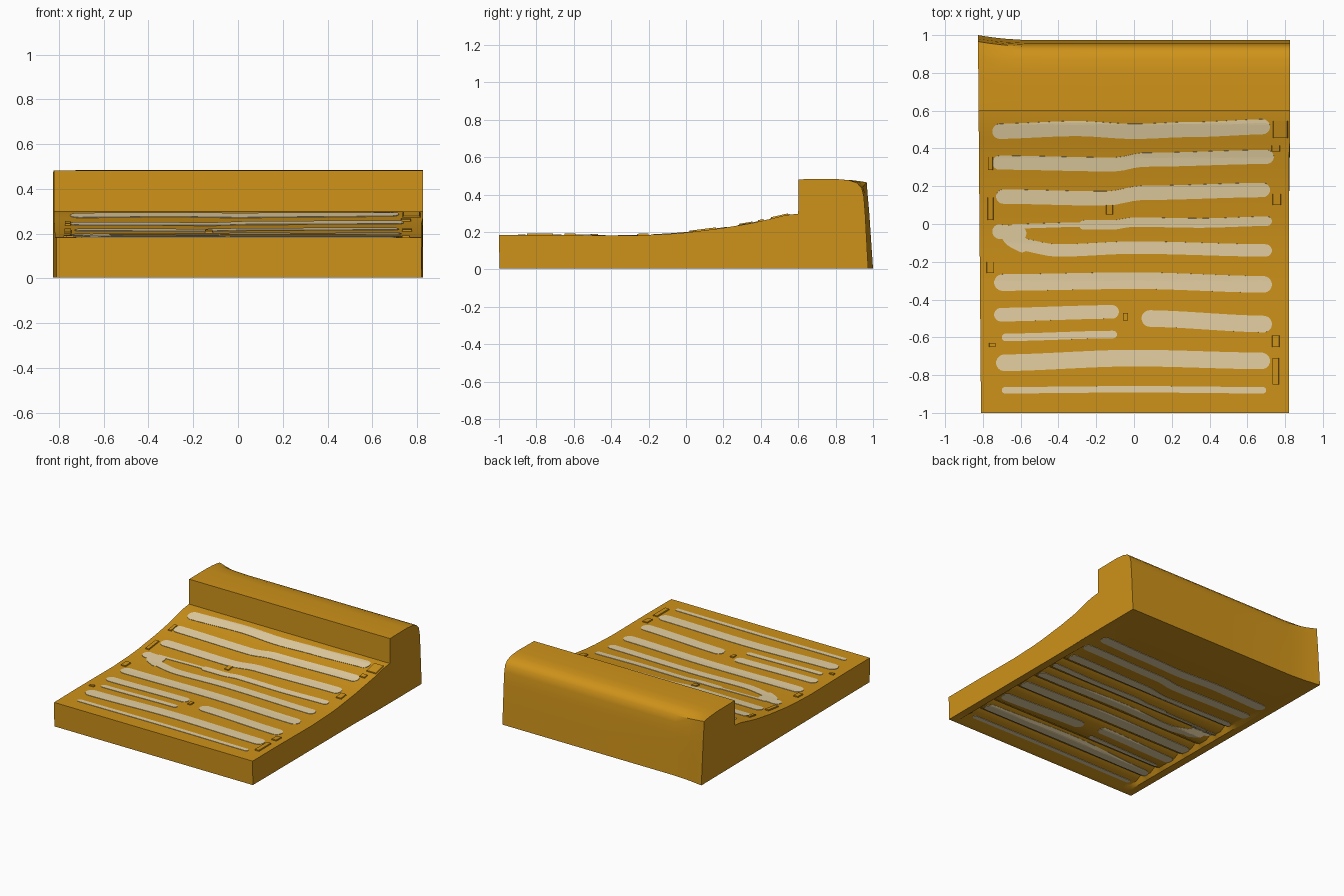
import bpy, bmesh, math

if "Cube" in bpy.data.objects:
    bpy.data.objects.remove(bpy.data.objects["Cube"])


def material(name, rgb):
    m = bpy.data.materials.new(name)
    m.diffuse_color = (*rgb, 1)
    m.use_nodes = True
    m.node_tree.nodes["Principled BSDF"].inputs["Base Color"].default_value = m.diffuse_color
    return m


ORANGE = material("amber orange", (0.62, 0.29, 0.010))
TAN = material("pale tan", (0.78, 0.63, 0.36))

BASE = 0.004  # underside rim height
# sloping deck, front to back
DECK = [(-1.0, 0.183), (-0.7, 0.184), (-0.3, 0.181), (-0.1, 0.189), (0.0, 0.197),
        (0.2, 0.222), (0.35, 0.247), (0.45, 0.27), (0.53, 0.29), (0.6, 0.298)]
# raised back block, rounded at the rear
BLOCK = [(0.602, 0.482), (0.80, 0.484), (0.87, 0.477), (0.915, 0.462), (0.94, 0.435),
         (0.951, 0.39), (0.958, 0.30), (0.966, 0.15), (0.974, BASE)]
# squarer, flared rear used at the left end
FLARE = [(0.602, 0.482), (0.80, 0.482), (0.88, 0.478), (0.93, 0.472), (0.966, 0.466),
         (0.972, 0.39), (0.98, 0.30), (0.99, 0.15), (1.0, 0.004)]
# underside: shallow hollow with grooves running across it, back to front
GROOVES = (0.09, -0.06, -0.22, -0.40, -0.65, -0.80)
UNDER = [(0.72, 0), (0.45, 0.010), (0.2, 0.018)]
for g in GROOVES:
    UNDER += [(g + 0.045, 0.020), (g, 0.045), (g - 0.045, 0.020)]
UNDER += [(-0.92, 0.018), (-0.96, 0), (-0.997, 0)]


def interpolate(table, y):
    for (y0, z0), (y1, z1) in zip(table, table[1:]):
        if y <= y1:
            return z0 + (z1 - z0) * (y - y0) / (y1 - y0)
    return table[-1][1]


def deck_height(y):
    return interpolate(DECK, y)


def under_height(y):
    return BASE + interpolate(UNDER[::-1], y)


def finish(bm, name, mat, smooth=True, fix=True):
    if fix:
        bmesh.ops.recalc_face_normals(bm, faces=bm.faces)
    me = bpy.data.meshes.new(name)
    bm.to_mesh(me)
    bm.free()
    me.materials.append(mat)
    ob = bpy.data.objects.new(name, me)
    bpy.context.collection.objects.link(ob)
    if smooth:
        bpy.ops.object.select_all(action='DESELECT')
        ob.select_set(True)
        bpy.context.view_layer.objects.active = ob
        bpy.ops.object.shade_smooth_by_angle(angle=math.radians(30))
    return ob


# body: one side profile swept across the width, blending into the left flare
bm = bmesh.new()
rings = []
for t in (-1, -0.96, -0.93, -0.90, -0.84, -0.7, 0, 0.7, 0.9, 0.93, 1):
    w = max(0, (-t - 0.7) / 0.3) ** 1.6
    block = [(a[0] + (b[0] - a[0]) * w, a[1] + (b[1] - a[1]) * w)
             for a, b in zip(BLOCK, FLARE)]
    hollow = 1 if abs(t) <= 0.9 else 0
    under = [(y, BASE + d * hollow) for y, d in UNDER]
    ring = []
    for y, z in DECK + block + under:
        left = -0.818 - 0.008 * y
        right = 0.82 + (0.006 if y >= 0.45 else 0)
        x = left + (right - left) * (t + 1) / 2
        ring.append(bm.verts.new((x, y, z)))
    rings.append(ring)
n = len(rings[0])
for a, b in zip(rings, rings[1:]):
    for i in range(n):
        j = (i + 1) % n
        bm.faces.new((a[i], a[j], b[j], b[i]))
bm.faces.new(rings[0])
bm.faces.new(rings[-1])
finish(bm, "body", ORANGE)


def strip(name, points, half, height, flip=False):
    """Thin round-ended plate along a centre line, laid on a surface."""
    x0, x1 = points[0][0], points[-1][0]
    bm = bmesh.new()
    rows = []
    steps = 48
    for k in range(steps + 1):
        x = x0 + (x1 - x0) * (1 - math.cos(math.pi * k / steps)) / 2
        for (xa, ya), (xb, yb) in zip(points, points[1:]):
            if x <= xb + 1e-6:
                u = (x - xa) / (xb - xa)
                y = ya + (yb - ya) * u * u * (3 - 2 * u)
                break
        d = min(x - x0, x1 - x, half)
        wide = max(0.15 * half, math.sqrt(max(0, half ** 2 - (half - d) ** 2)))
        row = []
        for s in range(-4, 5):
            yy = y + s / 4 * wide
            row.append(bm.verts.new((x, yy, height(yy))))
        rows.append(row)
    for a, b in zip(rows, rows[1:]):
        for i in range(8):
            f = (a[i], b[i], b[i + 1], a[i + 1])
            bm.faces.new(f[::-1] if flip else f)
    ob = finish(bm, name, TAN, smooth=False, fix=False)
    mod = ob.modifiers.new("thickness", 'SOLIDIFY')
    mod.thickness = 0.005
    mod.offset = -1


# pale stripes: half width, centre line
STRIPES = [
    (.040, [(-.75, .49), (-.3, .505), (0, .49), (.3, .50), (.72, .515)]),
    (.037, [(-.75, .325), (-.1, .315), (.05, .34), (.74, .355)]),
    (.038, [(-.73, .145), (-.15, .135), (.05, .165), (.72, .18)]),
    (.025, [(-.29, -.005), (-.12, -.005), (0, .01), (.35, .005), (.73, .015)]),
    (.033, [(-.66, -.10), (-.4, -.14), (0, -.125), (.73, -.14)]),
    (.038, [(-.75, -.04), (-.57, -.05)]),
    (.050, [(-.70, -.06), (-.56, -.11)]),
    (.012, [(-.65, -.012), (-.26, -.003)]),
    (.044, [(-.74, -.31), (0, -.30), (.73, -.32)]),
    (.036, [(-.74, -.48), (-.08, -.465)]),
    (.044, [(.04, -.50), (.73, -.53)]),
    (.020, [(-.70, -.60), (-.09, -.585)]),
    (.044, [(-.73, -.735), (0, -.71), (.72, -.725)]),
    (.017, [(-.70, -.88), (0, -.875), (.70, -.88)]),
]
for i, (half, pts) in enumerate(STRIPES):
    strip(f"deck_stripe_{i + 1}", pts, half, lambda y: deck_height(y) + 0.003)
    strip(f"underside_stripe_{i + 1}", pts, half, lambda y: under_height(y) - 0.003, True)

# small lumps along the deck edges: x, y, length x, length y
LUMPS = [(.775, .50, .09, .09), (.75, .40, .05, .03), (.755, .13, .05, .06),
         (.75, -.62, .045, .06), (.75, -.78, .04, .14), (-.76, .08, .035, .12),
         (-.76, -.23, .045, .06), (-.76, .32, .03, .07), (-.13, .075, .04, .05),
         (-.045, -.49, .03, .04), (-.75, -.64, .04, .02)]
for i, (x, y, lx, ly) in enumerate(LUMPS):
    bm = bmesh.new()
    bmesh.ops.create_cube(bm, size=1)
    for v in bm.verts:
        yy = y + v.co.y * ly
        taper = 0.8 if v.co.z > 0 else 1
        v.co = (x + v.co.x * lx * taper, yy, deck_height(yy) + (0.008 if v.co.z > 0 else -0.01))
    finish(bm, f"edge_lump_{i + 1}", ORANGE, smooth=False)
